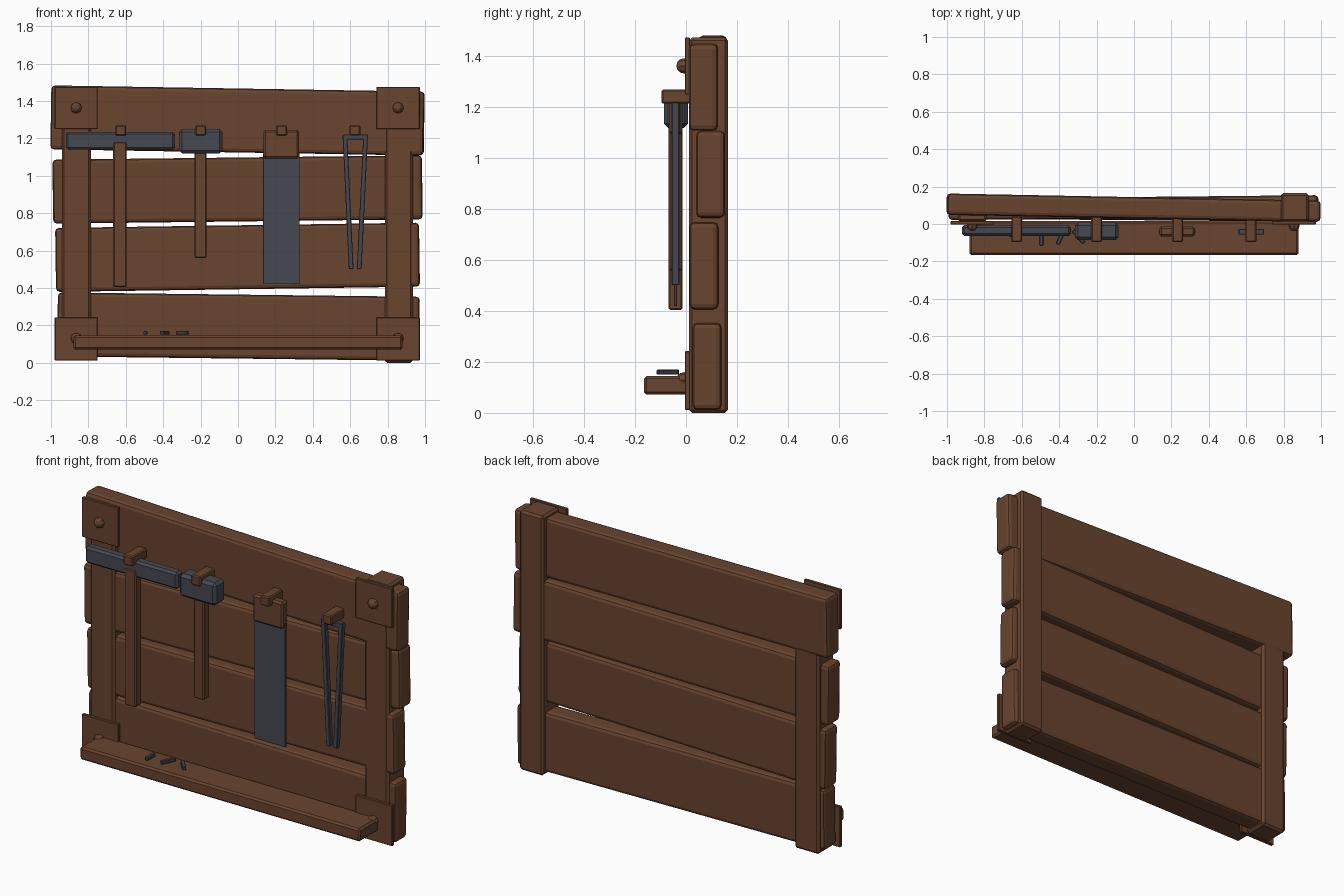
import bpy
import bmesh
import math
from mathutils import Vector

cube = bpy.data.objects.get("Cube")
if cube:
    bpy.data.objects.remove(cube, do_unlink=True)


def material(name, rgb):
    mat = bpy.data.materials.new(name)
    mat.use_nodes = True
    color = (*rgb, 1.0)
    mat.diffuse_color = color
    mat.node_tree.nodes["Principled BSDF"].inputs["Base Color"].default_value = color
    return mat


WOOD = material("brown wood", (0.14, 0.058, 0.028))
IRON = material("dark iron", (0.062, 0.066, 0.085))


def finish(name, bm, mat, location=(0, 0, 0), rotation=(0, 0, 0), bevel=0, segments=1):
    mesh = bpy.data.meshes.new(name)
    bm.to_mesh(mesh)
    bm.free()
    mesh.materials.append(mat)
    obj = bpy.data.objects.new(name, mesh)
    bpy.context.collection.objects.link(obj)
    obj.location = location
    obj.rotation_euler = rotation
    if bevel:
        mod = obj.modifiers.new("rounded edges", "BEVEL")
        mod.width = bevel
        mod.segments = segments
    return obj


def block(name, center, size, mat, rotation=(0, 0, 0), bevel=0.006, segments=1):
    bm = bmesh.new()
    bmesh.ops.create_cube(bm, size=1)
    bmesh.ops.scale(bm, vec=size, verts=bm.verts)
    return finish(name, bm, mat, center, rotation, bevel, segments)


def box(name, xs, ys, zs, mat, **kw):
    spans = (xs, ys, zs)
    return block(name, [sum(s) / 2 for s in spans], [s[1] - s[0] for s in spans], mat, **kw)


def bar(name, start, end, width, depth, mat):
    a, b = Vector(start), Vector(end)
    d = b - a
    turn = (0, math.atan2(-d.z, d.x), 0) if abs(d.z) > 0.1 else (0, 0, math.atan2(d.y, d.x))
    size = (d.length, depth, width)
    return block(name, (a + b) / 2, size, mat, rotation=turn, bevel=0.003)


# Crooked backing planks: left and right end (x, y, z) of each centre line
PLANKS = [
    ((-0.965, 0.083, 0.205), (0.97, 0.083, 0.182)),
    ((-0.975, 0.085, 0.55), (0.97, 0.07, 0.578)),
    ((-0.99, 0.078, 0.915), (0.985, 0.097, 0.938)),
    ((-1.0, 0.106, 1.312), (0.995, 0.068, 1.279)),
]
for i, ends in enumerate(PLANKS):
    a, b = map(Vector, ends)
    d = b - a
    turn = (0, math.atan2(-d.z, d.x), math.atan2(d.y, d.x))
    block(f"plank_{i + 1}", (a + b) / 2, (d.length, 0.114, 0.342), WOOD,
          rotation=turn, bevel=0.02, segments=2)

# Upright posts
box("right_post", (-0.942, -0.787), (0.012, 0.155), (0.012, 1.455), WOOD, bevel=0.012)
box("left_post", (0.785, 0.935), (0.012, 0.165), (0, 1.474), WOOD, bevel=0.012)

# Corner plates with domed bolts
for side, x0, x1 in (("right", -0.98, -0.75), ("left", 0.74, 0.972)):
    for level, z0, z1, bolt_z in (("lower", 0.012, 0.243, 0.13), ("upper", 1.25, 1.475, 1.363)):
        box(f"{side}_{level}_plate", (x0, x1), (-0.004, 0.016), (z0, z1), WOOD, bevel=0.003)
        bm = bmesh.new()
        bmesh.ops.create_uvsphere(bm, u_segments=8, v_segments=6, radius=0.03)
        finish(f"{side}_{level}_bolt", bm, WOOD, ((x0 + x1) / 2, -0.008, bolt_z),
               (math.pi / 2, 0, 0))

# Shelf and loose nails
box("shelf", (-0.88, 0.88), (-0.165, 0.015), (0.072, 0.145), WOOD, bevel=0.01)
NAILS = [
    ((-0.495, -0.115), (-0.495, -0.045)),
    ((-0.408, -0.108), (-0.374, -0.03)),
    ((-0.268, -0.1), (-0.325, -0.035)),
]
for i, (p, q) in enumerate(NAILS):
    bar(f"nail_{i + 1}", (*p, 0.16), (*q, 0.16), 0.02, 0.02, IRON)

# Hanging pegs
for i, x in enumerate((-0.627, -0.2, 0.233, 0.625)):
    box(f"peg_{i + 1}", (x - 0.029, x + 0.029), (-0.096, 0.04), (1.215, 1.27), WOOD)

# Long-headed hammer
box("long_hammer_head", (-0.92, -0.338), (-0.064, -0.006), (1.14, 1.235), IRON, bevel=0.012)
box("long_hammer_handle", (-0.667, -0.595), (-0.069, -0.014), (0.405, 1.18), WOOD)

# Short mallet
box("mallet_head", (-0.315, -0.083), (-0.086, 0.008), (1.12, 1.25), IRON, bevel=0.016)
box("mallet_handle", (-0.232, -0.168), (-0.068, -0.014), (0.56, 1.16), WOOD)

# Saw
box("saw_blade", (0.135, 0.33), (-0.047, -0.035), (0.42, 1.12), IRON, bevel=0.002)
box("saw_handle", (0.136, 0.326), (-0.066, -0.014), (1.093, 1.245), WOOD, bevel=0.01)

# Tongs
for side, top, tip in (("right", 0.572, 0.605), ("left", 0.682, 0.648)):
    bar(f"tongs_{side}_arm", (top, -0.041, 1.21), (tip, -0.041, 0.502), 0.025, 0.03, IRON)
box("tongs_crossbar", (0.56, 0.695), (-0.056, -0.026), (1.193, 1.22), IRON, bevel=0.003)
